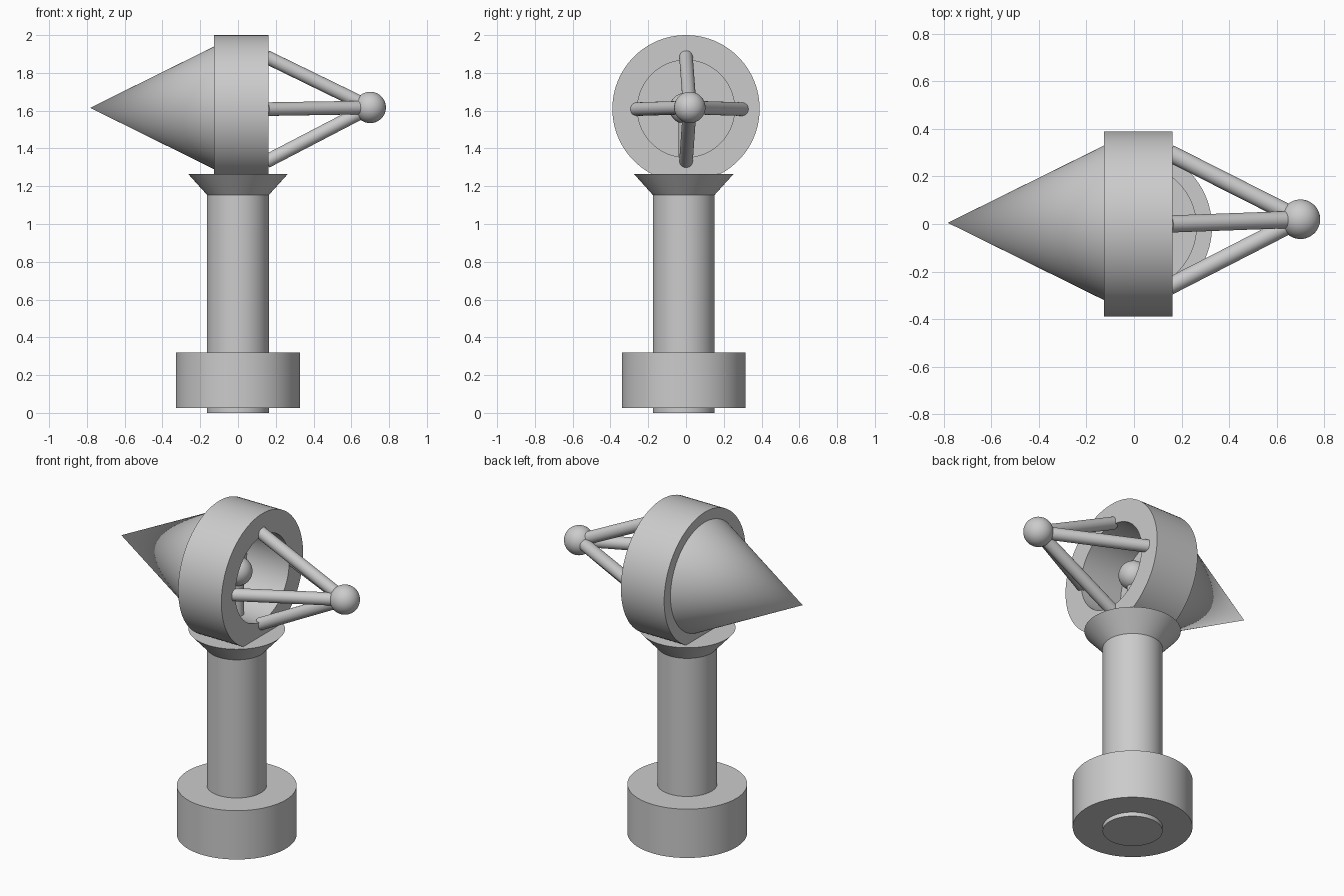
import bpy, bmesh, math
from mathutils import Vector

if "Cube" in bpy.data.objects:
    bpy.data.objects.remove(bpy.data.objects["Cube"])

SEG = 96
PY = -0.012               # pillar centre in y
HUB = Vector((0, 0, 1.61))  # centre of the head ring


def finish(ob, name):
    ob.name = name
    bpy.ops.object.select_all(action='DESELECT')
    ob.select_set(True)
    bpy.context.view_layer.objects.active = ob
    bpy.ops.object.shade_smooth_by_angle(angle=math.radians(35))
    return ob


def rod(name, a, b, r1, r2=None, seg=SEG):
    """Cylinder or cone from point a to point b."""
    a, b = Vector(a), Vector(b)
    d = b - a
    bpy.ops.mesh.primitive_cone_add(
        vertices=seg, radius1=r1, radius2=r1 if r2 is None else r2,
        depth=d.length, location=(a + b) / 2,
        rotation=d.to_track_quat('Z', 'Y').to_euler())
    return finish(bpy.context.object, name)


def ball(name, loc, r):
    bpy.ops.mesh.primitive_uv_sphere_add(segments=48, ring_count=24, radius=r, location=loc)
    return finish(bpy.context.object, name)


def tube_x(name, x0, x1, r_in, r_out, centre):
    """Hollow ring around the x axis, swept from a rectangular section."""
    bm = bmesh.new()
    section = [(x0, r_in), (x1, r_in), (x1, r_out), (x0, r_out)]
    loops = []
    for i in range(SEG):
        t = 2 * math.pi * i / SEG
        loops.append([bm.verts.new((x, r * math.cos(t), r * math.sin(t))) for x, r in section])
    for i in range(SEG):
        p, q = loops[i], loops[(i + 1) % SEG]
        for k in range(4):
            n = (k + 1) % 4
            bm.faces.new((p[k], p[n], q[n], q[k]))
    bmesh.ops.recalc_face_normals(bm, faces=bm.faces)
    me = bpy.data.meshes.new(name)
    bm.to_mesh(me)
    bm.free()
    ob = bpy.data.objects.new(name, me)
    ob.location = centre
    bpy.context.collection.objects.link(ob)
    return finish(ob, name)


# Stand: base drum, pillar and flared collar
rod("base_drum", (0, PY, 0.025), (0, PY, 0.32), 0.328)
rod("pillar", (0, PY, 0), (0, PY, 1.16), 0.164)
rod("collar", (0, PY, 1.152), (0, PY, 1.265), 0.162, 0.264)

# Head: hollow ring closed at the back by a pointed cone
tube_x("head_ring", -0.127, 0.162, 0.257, 0.39, HUB)
rod("rear_cone", (-0.12, 0.005, 1.615), (-0.783, 0.005, 1.615), 0.328, 0.0)

# Ball on a post inside the ring
rod("inner_post", (0, -0.005, 1.2), (0, -0.005, 1.6), 0.035, seg=32)
ball("inner_ball", (0, -0.005, 1.612), 0.082)

# Four struts meeting at the front ball
tip = Vector((0.70, 0.02, 1.617))
ball("front_ball", tip, 0.083)
for i in range(4):
    t = math.pi / 2 * i
    start = Vector((0.15, 0.018 * abs(math.cos(t)) + 0.28 * math.cos(t),
                    1.608 + 0.277 * math.sin(t)))
    rod(f"strut_{i + 1}", start, tip, 0.036, seg=32)
